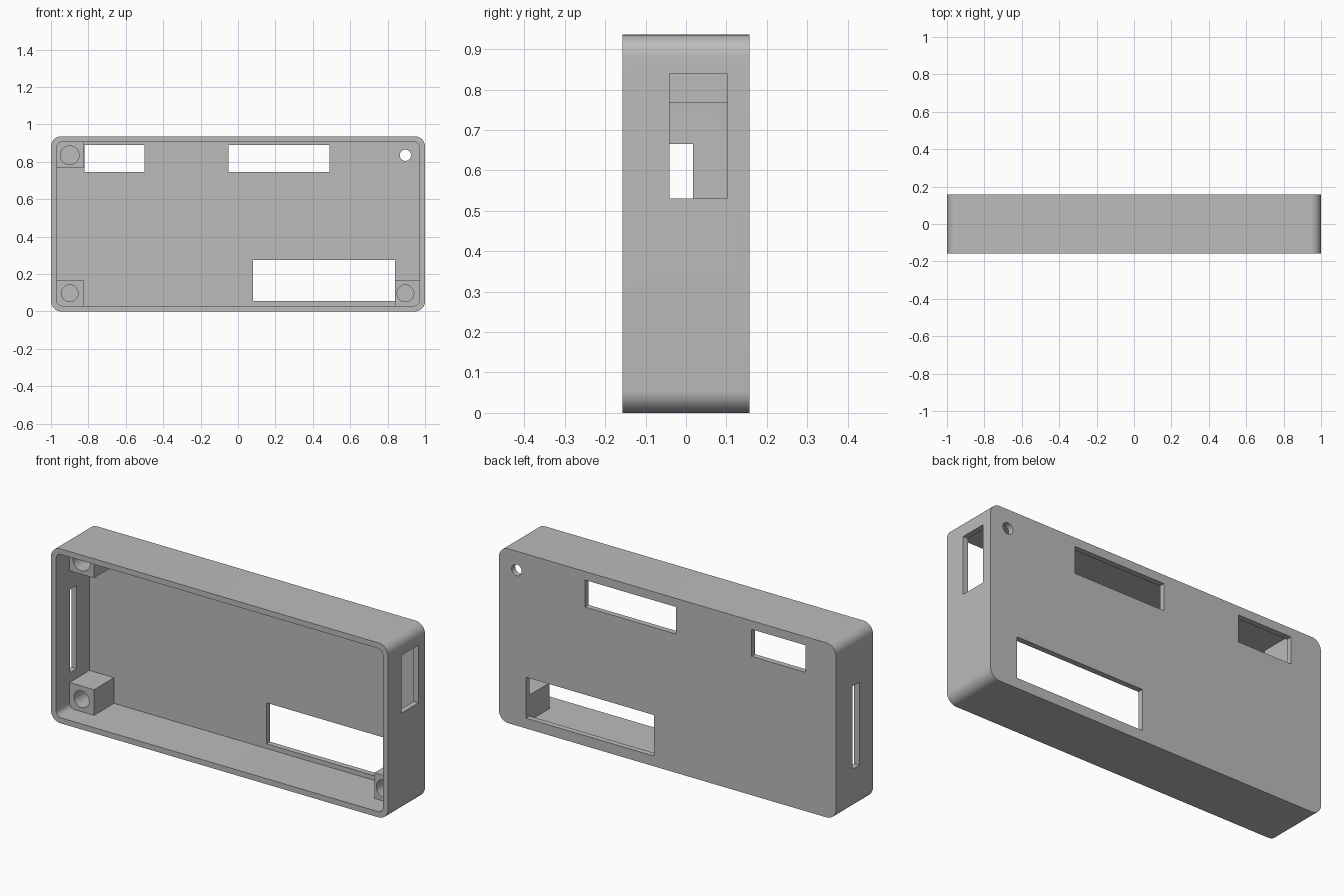
import bpy, bmesh, math

old = bpy.data.objects.get("Cube")
if old:
    bpy.data.objects.remove(old, do_unlink=True)

grey = bpy.data.materials.new("plain_grey")
grey.use_nodes = True
COLOUR = (0.5, 0.5, 0.5, 1)
grey.diffuse_color = COLOUR
grey.node_tree.nodes["Principled BSDF"].inputs["Base Color"].default_value = COLOUR

H, BACK, WALL = 0.936, 0.157, 0.03
POST_FRONT = -0.042


def prism(name, outline, y0, y1):
    """Extrude an x-z outline along y."""
    bm = bmesh.new()
    face = bm.faces.new([bm.verts.new((x, y0, z)) for x, z in outline])
    new = bmesh.ops.extrude_face_region(bm, geom=[face])["geom"]
    bmesh.ops.translate(bm, vec=(0, y1 - y0, 0),
                        verts=[v for v in new if isinstance(v, bmesh.types.BMVert)])
    bmesh.ops.recalc_face_normals(bm, faces=bm.faces)
    mesh = bpy.data.meshes.new(name)
    bm.to_mesh(mesh)
    bm.free()
    mesh.materials.append(grey)
    ob = bpy.data.objects.new(name, mesh)
    bpy.context.collection.objects.link(ob)
    return ob


def rounded(x0, x1, z0, z1, r, steps=10):
    """Rounded rectangle outline."""
    pts = []
    corners = [(x1 - r, z1 - r), (x0 + r, z1 - r), (x0 + r, z0 + r), (x1 - r, z0 + r)]
    for i, (cx, cz) in enumerate(corners):
        for k in range(steps + 1):
            a = (i + k / steps) * math.pi / 2
            pts.append((cx + r * math.cos(a), cz + r * math.sin(a)))
    return pts


def rect(x0, x1, z0, z1):
    return [(x1, z1), (x0, z1), (x0, z0), (x1, z0)]


def circle(x, z, r, n=32):
    return [(x + r * math.cos(2 * math.pi * k / n),
             z + r * math.sin(2 * math.pi * k / n)) for k in range(n)]


def activate(ob):
    bpy.ops.object.select_all(action="DESELECT")
    ob.select_set(True)
    bpy.context.view_layer.objects.active = ob


def cut(ob, cutter):
    """Subtract the cutter, then remove it."""
    cutter.hide_render = True
    mod = ob.modifiers.new("cut", "BOOLEAN")
    mod.operation, mod.solver, mod.object = "DIFFERENCE", "EXACT", cutter
    activate(ob)
    bpy.ops.object.modifier_apply(modifier=mod.name)
    bpy.data.objects.remove(cutter, do_unlink=True)


def smooth(ob):
    activate(ob)
    bpy.ops.object.shade_smooth_by_angle(angle=math.radians(30))


# Case: rounded tray, open at the front
case = prism("case", rounded(-1, 1, 0, H, 0.055), -BACK, BACK)
cut(case, prism("cavity", rounded(-1 + WALL, 1 - WALL, WALL, H - WALL, 0.03),
                -BACK - 0.1, BACK - WALL))

# Windows through the back panel
for x0, x1, z0, z1 in [(-0.82, -0.5, 0.745, 0.89), (-0.05, 0.49, 0.745, 0.89),
                       (0.08, 0.84, 0.055, 0.275)]:
    cut(case, prism("window", rect(x0, x1, z0, z1), 0.1, 0.2))

# Small round hole in the back panel
cut(case, prism("pin_hole", circle(0.895, 0.835, 0.03), 0.1, 0.2))

# Openings in the end walls
cut(case, prism("left_port", rect(0.9, 1.1, 0.53, 0.84), -0.041, 0.102))
cut(case, prism("right_slot", rect(-1.1, -0.9, 0.22, 0.665), -0.041, 0.017))
smooth(case)

# Screw posts in three corners, each with a blind hole
LOW, HIGH = (0.018, 0.168), (0.767, H - 0.018)
for name, (x0, x1), (z0, z1), hole in [
        ("upper_right_post", (-0.98, -0.825), HIGH, (-0.9, 0.835, 0.05)),
        ("lower_right_post", (-0.98, -0.825), LOW, (-0.9, 0.097, 0.045)),
        ("lower_left_post", (0.84, 0.98), LOW, (0.895, 0.097, 0.045))]:
    post = prism(name, rect(x0, x1, z0, z1), POST_FRONT, BACK - 0.02)
    cut(post, prism("screw_hole", circle(*hole), POST_FRONT - 0.1, BACK - WALL - 0.01))
    smooth(post)
